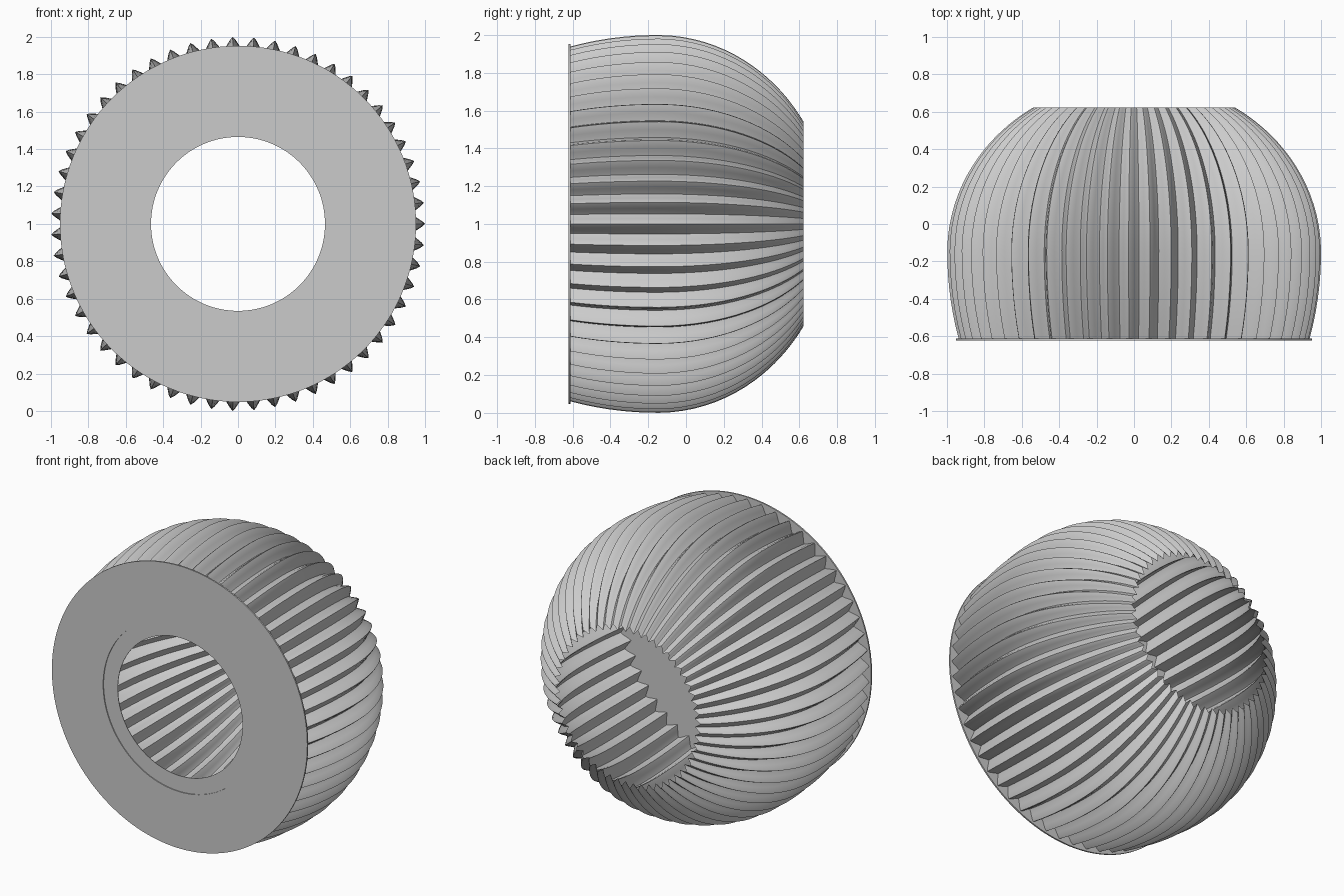
import bpy, bmesh, math

cube = bpy.data.objects.get("Cube")
if cube:
    bpy.data.objects.remove(cube)

PLEATS = 55           # number of folds around the shade
STEPS = 8             # samples across one fold
ROWS = 28             # rings from front to back
FRONT, BACK = -0.622, 0.622
DEPTH = 0.07          # fold depth relative to radius

grey = bpy.data.materials.new("light_grey")
grey.use_nodes = True
colour = (0.6, 0.6, 0.6, 1)
grey.diffuse_color = colour
grey.node_tree.nodes["Principled BSDF"].inputs["Base Color"].default_value = colour


def crest_radius(y):
    """Radius of the fold crests: gentle taper to the front, dome to the back."""
    t = y + 0.15
    return math.sqrt(1 - (t / (0.918 if t > 0 else 1.345)) ** 2)


def fold(phase):
    """Softened zigzag, 0 on a crest and 1 in a valley."""
    tri = 1 - abs(1 - 2 * (phase % 1))
    return 0.6 * tri + 0.4 * (0.5 - 0.5 * math.cos(math.pi * tri))


def lathe(name, rings, count, closed, smooth_angle):
    """Join rings of (y, radius function of turn) around the y axis."""
    bm = bmesh.new()
    grid = []
    for y, radius in rings:
        row = []
        for i in range(count):
            a = math.tau * i / count
            r = radius(i / count)
            row.append(bm.verts.new((r * math.cos(a), y, 1 + r * math.sin(a))))
        grid.append(row)
    pairs = list(zip(grid, grid[1:]))
    if closed:
        pairs.append((grid[-1], grid[0]))
    for lo, hi in pairs:
        for i in range(count):
            j = (i + 1) % count
            bm.faces.new((lo[i], hi[i], hi[j], lo[j]))
    bmesh.ops.recalc_face_normals(bm, faces=bm.faces)
    mesh = bpy.data.meshes.new(name)
    bm.to_mesh(mesh)
    bm.free()
    mesh.materials.append(grey)
    obj = bpy.data.objects.new(name, mesh)
    bpy.context.collection.objects.link(obj)
    bpy.ops.object.select_all(action='DESELECT')
    obj.select_set(True)
    bpy.context.view_layer.objects.active = obj
    bpy.ops.object.shade_smooth_by_angle(angle=math.radians(smooth_angle))
    return obj


# Pleated shade, open at the back
shade_front = FRONT + 0.01
rings = []
for k in range(ROWS + 1):
    y = shade_front + (BACK - shade_front) * math.sin(math.pi / 2 * k / ROWS)
    crest = crest_radius(y)
    rings.append((y, lambda turn, c=crest: c * (1 - DEPTH * fold(turn * PLEATS))))
lathe("pleated_shade", rings, PLEATS * STEPS, False, 40)

# Thin front plate with a recessed rim around the hole
step, rear = FRONT + 0.006, FRONT + 0.01
profile = [(FRONT, 0.952), (FRONT, 0.57), (step, 0.57),
           (step, 0.465), (rear, 0.465), (rear, 0.952)]
lathe("front_plate", [(y, lambda turn, r=r: r) for y, r in profile], 128, True, 30)
